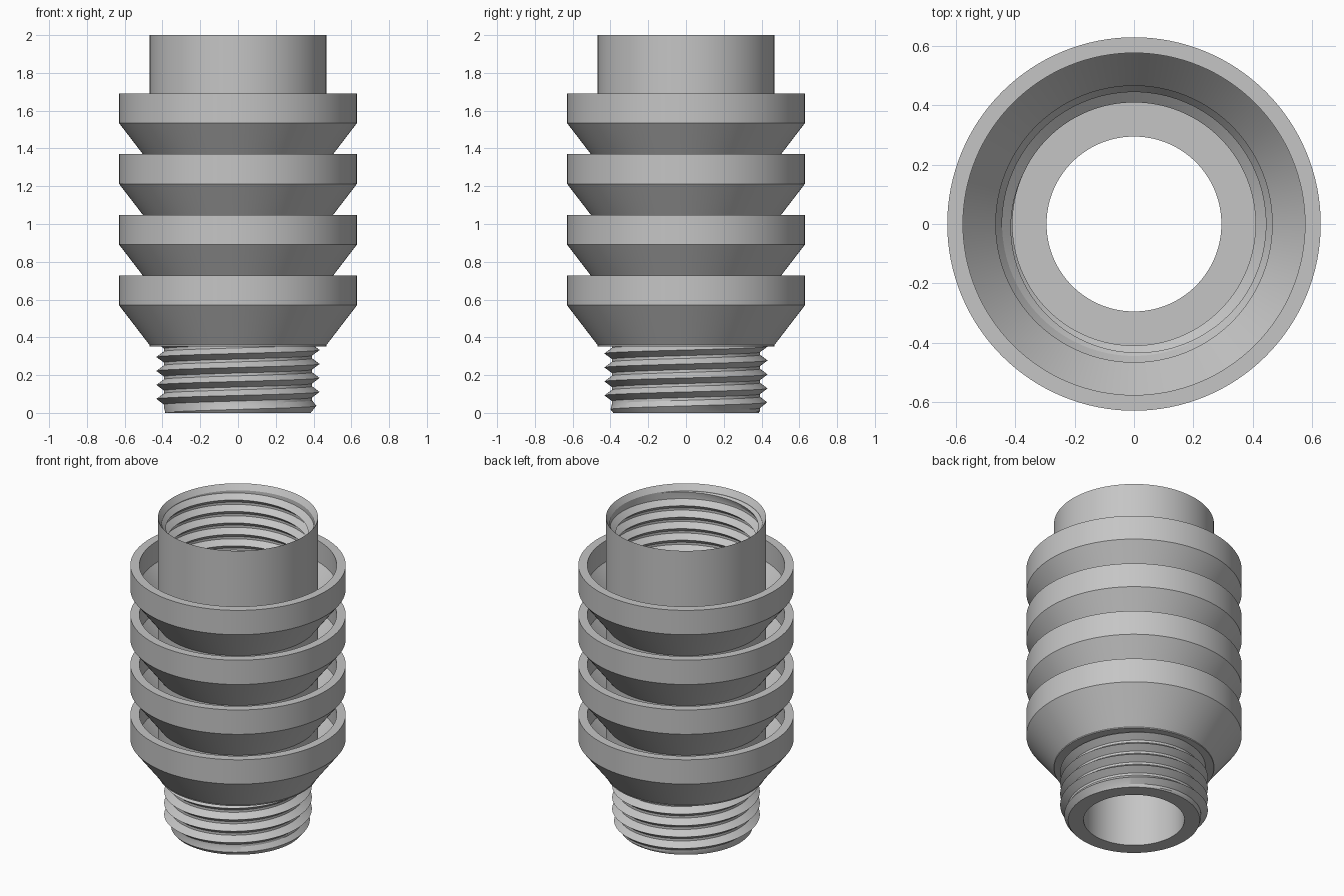
import bpy, bmesh, math

cube = bpy.data.objects.get("Cube")
if cube:
    bpy.data.objects.remove(cube)

SEGMENTS = 128
PITCH = 0.074

grey = bpy.data.materials.new("light grey metal")
grey.use_nodes = True
colour = (0.56, 0.56, 0.56, 1)
grey.diffuse_color = colour
grey.node_tree.nodes["Principled BSDF"].inputs["Base Color"].default_value = colour


def revolve(name, rows, point, flip=False):
    """Sweep a profile around z; point(turn, row) gives radius and height."""
    bm = bmesh.new()
    grid = []
    for i in range(SEGMENTS + 1):
        turn = i / SEGMENTS
        a = turn * math.tau
        column = []
        for k in range(rows):
            r, z = point(turn, k)
            column.append(bm.verts.new((r * math.cos(a), r * math.sin(a), z)))
        grid.append(column)
    for left, right in zip(grid, grid[1:]):
        for k in range(rows - 1):
            face = bm.faces.new((left[k], right[k], right[k + 1], left[k + 1]))
            if flip:
                face.normal_flip()
    bmesh.ops.remove_doubles(bm, verts=bm.verts, dist=0.0002)
    mesh = bpy.data.meshes.new(name)
    bm.to_mesh(mesh)
    bm.free()
    obj = bpy.data.objects.new(name, mesh)
    bpy.context.collection.objects.link(obj)
    mesh.materials.append(grey)
    bpy.ops.object.select_all(action="DESELECT")
    obj.select_set(True)
    bpy.context.view_layer.objects.active = obj
    bpy.ops.object.shade_smooth_by_angle(angle=math.radians(25))
    return obj


def lathe(name, profile):
    return revolve(name, len(profile), lambda turn, k: profile[k])


def thread(name, low, high, crest, root, limit, flip=False):
    """Right-handed helical thread, trimmed flat at both ends."""
    turns = math.ceil((high - low) / PITCH) + 3

    def point(turn, k):
        step, part = divmod(k, 3)
        z = low + PITCH * (step - 1.5 + turn + (part - 1) * 0.4)
        z = min(max(z, low), high)
        phase = (z - low) / PITCH - turn + 0.5
        wave = abs((phase + 0.5) % 1 - 0.5) * 2
        return limit(crest + (root - crest) * min(1, wave * 1.25), z), z

    return revolve(name, turns * 3, point, flip)


# Central tube: shoulder, outer wall, bevelled mouth
lathe("tube_wall", [(0.38, 0.35), (0.468, 0.352), (0.468, 2.0),
                    (0.445, 1.965), (0.445, 1.96)])

# Socket floor, through bore and bottom face
lathe("bore", [(0.447, 1.56), (0.295, 1.56), (0.295, 0), (0.385, 0)])

# Stacked flared collars, open at the top
for n in range(4):
    z = 0.355 + n * 0.3215
    lathe(f"collar_{n + 1}", [(0.465, z), (0.63, z + 0.215), (0.63, z + 0.372),
                              (0.577, z + 0.372), (0.577, z + 0.235), (0.465, z + 0.09)])

# Threads
thread("male_thread", 0, 0.352, 0.432, 0.392,
       lambda r, z: min(r, 0.385 + z * 0.8))
thread("female_thread", 1.56, 1.96, 0.41, 0.445,
       lambda r, z: max(r, 0.445 - (1.96 - z)), flip=True)
